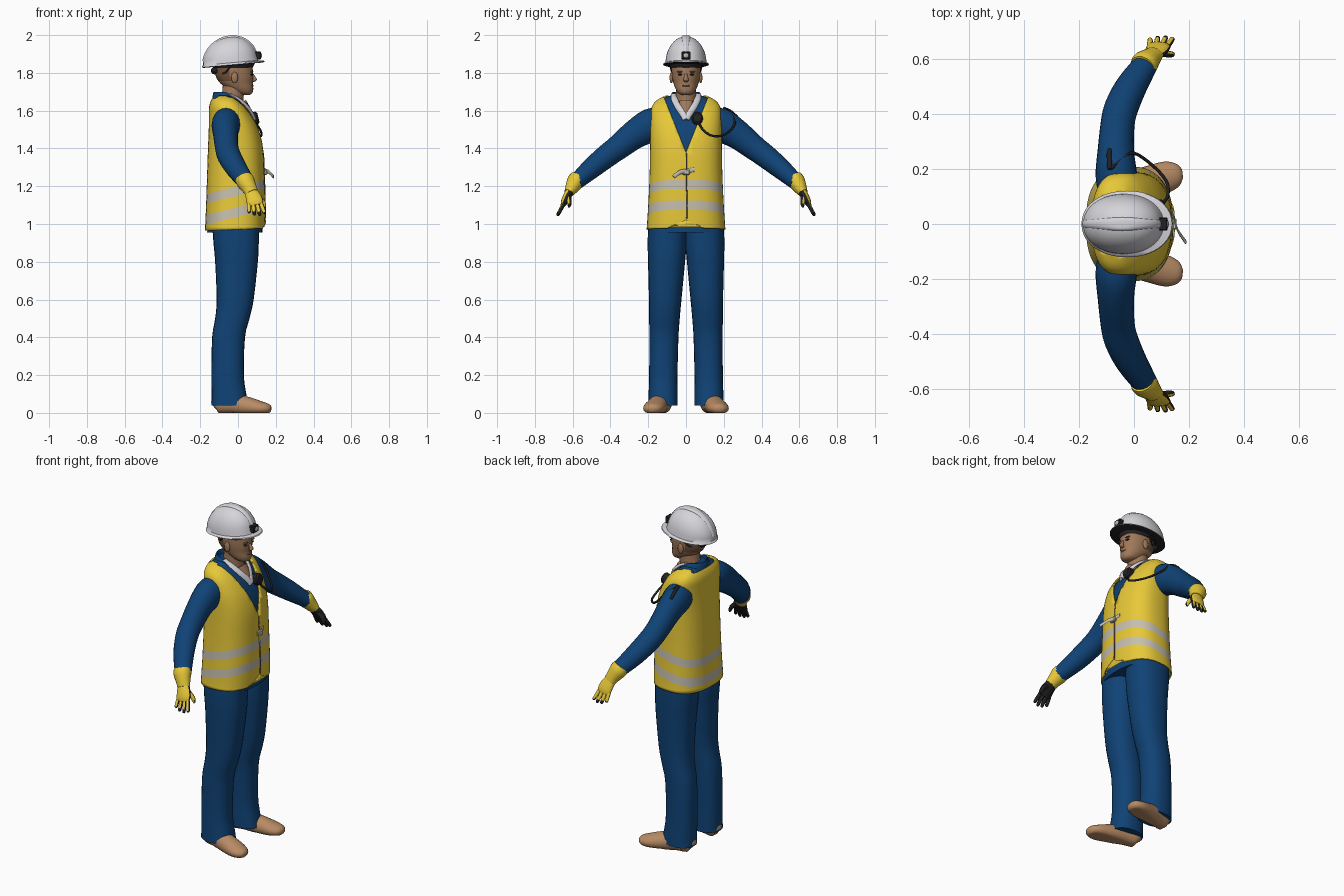
import bpy, bmesh, math
from mathutils import Vector, Matrix

if "Cube" in bpy.data.objects:
    bpy.data.objects.remove(bpy.data.objects["Cube"])

COLOURS = {
    "vest_yellow": (0.80, 0.58, 0.04), "work_blue": (0.005, 0.055, 0.18),
    "skin": (0.35, 0.19, 0.10), "boot_tan": (0.48, 0.26, 0.13),
    "helmet_white": (0.66, 0.66, 0.70), "reflective_grey": (0.56, 0.52, 0.42),
    "black": (0.015, 0.015, 0.017), "hair_brown": (0.17, 0.09, 0.045),
    "lip": (0.28, 0.11, 0.07),
}
MATS = {}
for key, col in COLOURS.items():
    MATS[key] = bpy.data.materials.new(key)
    MATS[key].diffuse_color = (*col, 1)
Z = Vector((0, 0, 1))


def finish(name, bm, mats, rule=None, mirror=False, angle=50):
    """Turn a bmesh into a shaded object; rule(face) picks the material slot."""
    bmesh.ops.recalc_face_normals(bm, faces=bm.faces)
    bm.normal_update()
    if rule:
        for f in bm.faces:
            f.material_index = rule(f)
    me = bpy.data.meshes.new(name)
    bm.to_mesh(me)
    bm.free()
    ob = bpy.data.objects.new(name, me)
    bpy.context.collection.objects.link(ob)
    for m in mats.split():
        me.materials.append(MATS[m])
    bpy.ops.object.select_all(action='DESELECT')
    ob.select_set(True)
    bpy.context.view_layer.objects.active = ob
    bpy.ops.object.shade_smooth_by_angle(angle=math.radians(angle))
    if mirror:
        mod = ob.modifiers.new("mirror", 'MIRROR')
        mod.use_axis = (False, True, False)
        mod.use_mirror_merge = False
    return ob


def spline(rows, steps):
    """Smoothly interpolate rows of numbers."""
    rows = [Vector(r) for r in rows]
    out = []
    for i in range(len(rows) - 1):
        a, b, c, d = rows[max(i - 1, 0)], rows[i], rows[i + 1], rows[min(i + 2, len(rows) - 1)]
        for k in range(steps):
            t = k / steps
            out.append(b + (c - a) * (t / 2) + (2 * a - 5 * b + 4 * c - d) * (t * t / 2)
                       + (3 * b - a - 3 * c + d) * (t ** 3 / 2))
    return out + [rows[-1]]


def loft(rows, n=20, steps=3, ref=(1, 0, 0), axis=None, e=2.0, bm=None, caps=True):
    """Skin rings (x, y, z, radius along ref, radius across) into a closed form."""
    bm = bm or bmesh.new()
    rows = spline(rows, steps)
    rings = []
    for i, r in enumerate(rows):
        t = axis or (Vector(rows[min(i + 1, len(rows) - 1)][:3]) - Vector(rows[max(i - 1, 0)][:3])).normalized()
        u = Vector(ref)
        u = (u - t * u.dot(t)).normalized()
        v = t.cross(u)
        ring = []
        for k in range(n):
            c, s = math.cos(math.tau * k / n), math.sin(math.tau * k / n)
            c, s = (math.copysign(abs(q) ** (2 / e), q) for q in (c, s))
            ring.append(bm.verts.new(Vector(r[:3]) + u * c * r[3] + v * s * r[4]))
        rings.append(ring)
    for a, b in zip(rings, rings[1:]):
        for k in range(n):
            bm.faces.new((a[k], a[(k + 1) % n], b[(k + 1) % n], b[k]))
    if caps:
        bm.faces.new(rings[0])
        bm.faces.new(rings[-1])
    return bm


def ball(name, loc, size, mat, mirror=False):
    bm = bmesh.new()
    bmesh.ops.create_uvsphere(bm, u_segments=16, v_segments=10, radius=1,
                              matrix=Matrix.Translation(loc) @ Matrix.Diagonal((*size, 1)))
    return finish(name, bm, mat, mirror=mirror)


def box(name, loc, size, mat):
    bm = bmesh.new()
    bmesh.ops.create_cube(bm, size=1, matrix=Matrix.Translation(loc) @ Matrix.Diagonal((*size, 1)))
    bmesh.ops.bevel(bm, geom=bm.edges[:], offset=0.004, segments=1, affect='EDGES')
    return finish(name, bm, mat, angle=30)


def tube(name, pts, r1, r2, mat, ref=(1, 0, 0), mirror=False, steps=4):
    return finish(name, loft([(*p, r1, r2) for p in pts], 8, steps, ref), mat, mirror=mirror)


# Torso and vest share one profile: z, centre x, depth, width
BODY = [(0.96, -.017, .158, .209), (1.10, -.013, .156, .2), (1.25, -.012, .152, .193),
        (1.40, -.013, .146, .19), (1.50, -.022, .133, .19), (1.57, -.038, .116, .188),
        (1.62, -.055, .098, .181), (1.655, -.067, .075, .155), (1.68, -.07, .055, .105), (1.69, -.07, .03, .06)]
finish("coverall_torso", loft([(x, 0, z - .004, a - .012, b - .012) for z, x, a, b in BODY], 40, axis=Z, e=2.5), "work_blue")

bm = loft([(x, 0, z, a, b) for z, x, a, b in BODY], 48, 4, axis=Z, e=2.5, caps=False)
TILT, STRIPES = 0.25, (1.04, 1.09, 1.15, 1.20)
cuts = [((0, 0, z), (-TILT, 0, 1)) for z in STRIPES]
cuts += [((0, 0, 1.38), (0, 1, s * .4)) for s in (1, -1)] + [((0, 0, 1.665), (0, 0, 1))]
for co, no in cuts:
    bmesh.ops.bisect_plane(bm, geom=bm.verts[:] + bm.edges[:] + bm.faces[:], plane_co=co, plane_no=no)
opening = []
for f in bm.faces:
    c = f.calc_center_median()
    if (c.x > -.06 and abs(c.y) < .4 * (c.z - 1.38)) or (c.z > 1.665 and abs(c.y) < .1):
        opening.append(f)
bmesh.ops.delete(bm, geom=opening, context='FACES')
for v in bm.verts:  # hem dips at the back and notches at the front
    if v.co.z < .962:
        v.co.z += .012 + .04 * v.co.x
        if v.co.x > .05:
            v.co.z += max(0, .045 * (1 - abs(v.co.y) / .09))


def stripe_rule(f):
    c = f.calc_center_median()
    h = c.z - TILT * c.x
    return int(STRIPES[0] < h < STRIPES[1] or STRIPES[2] < h < STRIPES[3])


vest = finish("vest", bm, "vest_yellow reflective_grey", stripe_rule)
shell = vest.modifiers.new("thickness", 'SOLIDIFY')
shell.thickness, shell.offset = .008, -1

# Trouser legs
finish("trouser_leg", loft([
    (-.043, .122, .04, .098, .078), (-.048, .121, .10, .092, .077), (-.055, .12, .2, .086, .075),
    (-.05, .117, .4, .087, .077), (-.03, .114, .5, .091, .081), (-.015, .11, .6, .098, .086),
    (-.008, .103, .8, .113, .098), (-.01, .1, .9, .12, .103), (-.013, .1, 1.02, .125, .1)],
    24, axis=Z, e=2.3), "work_blue", mirror=True)

# Boots, flattened against the ground
bm = loft([(-.13, .118, .035, .02, .025), (-.11, .12, .045, .05, .045), (-.04, .135, .05, .055, .05),
           (.05, .155, .035, .05, .055), (.12, .172, .025, .037, .056), (.16, .18, .022, .026, .04),
           (.175, .182, .02, .012, .018)], 20, ref=(0, 0, 1))
for v in bm.verts:
    v.co.z = max(v.co.z, 0)
finish("boot", bm, "boot_tan", mirror=True)

# Sleeves
finish("sleeve", loft([
    (-.06, .14, 1.53, .075, .085), (-.065, .19, 1.52, .075, .09), (-.066, .27, 1.475, .066, .077),
    (-.06, .36, 1.405, .062, .066), (-.047, .42, 1.36, .062, .062), (-.01, .5, 1.295, .057, .055),
    (.045, .585, 1.22, .045, .042)], 20), "work_blue", mirror=True)

# Gloves: yellow cuff, black palm, yellow back of the hand
finish("glove_cuff", loft([(.03, .572, 1.245, .046, .044), (.04, .585, 1.225, .05, .046),
                           (.06, .605, 1.19, .04, .036), (.073, .62, 1.165, .036, .026)], 16),
       "vest_yellow", mirror=True)
bm = loft([(.068, .615, 1.172, .034, .024), (.083, .633, 1.14, .042, .021),
           (.09, .645, 1.115, .043, .018), (.094, .652, 1.098, .036, .012)], 16)
for i, length in enumerate((.85, 1, .97, .78)):  # fingers fan out across the knuckles
    k = 1.5 - i
    base = Vector((.09 + k * .021, .647, 1.108))
    tip = base + Vector((.012 + k * .008, .034, -.064)) * length
    loft([(*base, .011, .011), (*base.lerp(tip, .5), .0105, .0105),
          (*base.lerp(tip, .9), .009, .009), (*tip, .004, .004)], 8, 2, bm=bm)
loft([(.095, .622, 1.15, .014, .014), (.122, .618, 1.13, .013, .012),
      (.138, .617, 1.105, .011, .011), (.143, .62, 1.088, .005, .005)], 8, 2, bm=bm)
finish("glove_hand", bm, "black vest_yellow",
       lambda f: int(f.normal.dot(Vector((-.1, .88, .46))) > .35 and f.calc_center_median().z > 1.065), mirror=True)

# Head and neck
finish("neck", loft([(-.03, 0, 1.56, .075, .06), (-.03, 0, 1.64, .06, .055), (-.022, 0, 1.75, .057, .053)],
                    20, axis=Z), "skin")
finish("head", loft([(.04, 0, 1.683, .022, .02), (.03, 0, 1.693, .046, .04), (.014, 0, 1.715, .067, .055),
                     (-.008, 0, 1.745, .086, .066), (-.018, 0, 1.78, .099, .074), (-.022, 0, 1.82, .1, .077),
                     (-.025, 0, 1.87, .095, .075), (-.03, 0, 1.92, .06, .05)], 28, axis=Z, e=2.15),
       "skin hair_brown",
       lambda f: int(f.calc_center_median().x < -.045 and f.calc_center_median().z > 1.755))
finish("nose", loft([(.077, 0, 1.795, .006, .007), (.086, 0, 1.775, .009, .011),
                     (.089, 0, 1.762, .011, .015), (.08, 0, 1.752, .006, .01)], 10, axis=Z), "skin")
ball("ear", (-.018, .077, 1.775), (.018, .01, .03), "skin", True)
ball("eye", (.072, .031, 1.791), (.008, .013, .005), "black", True)
ball("eyebrow", (.073, .032, 1.806), (.008, .018, .004), "hair_brown", True)
ball("lips", (.074, 0, 1.732), (.009, .022, .006), "lip")

# Collars
bm = loft([(-.055, 0, 1.64, .082, .098), (-.055, 0, 1.675, .08, .086), (-.055, 0, 1.70, .073, .073),
           (-.055, 0, 1.69, .064, .064), (-.05, 0, 1.64, .064, .066)], 28, 2, axis=Z, caps=False)
for v in bm.verts:
    v.co.z -= max(0, v.co.x + .07) * .55
finish("coverall_collar", bm, "work_blue")
tube("shirt_collar", [(-.045, .062, 1.685), (.0, .062, 1.663), (.045, .045, 1.625), (.074, .018, 1.585), (.088, .002, 1.555)],
     .008, .017, "helmet_white", mirror=True)
finish("open_neck_skin", loft([(.03, 0, 1.65, .014, .036), (.058, 0, 1.60, .014, .026), (.078, 0, 1.565, .008, .006)], 12),
       "skin")

# Helmet: brim and dome in one skin, sheared so the front sits higher
prof = [(-.025, 0, 0, .158, .114), (-.025, 0, .003, .166, .121), (-.026, 0, .009, .164, .119), (-.038, 0, .014, .146, .109)]
prof += [(-.042, 0, .014 + .139 * math.sin(a), .144 * math.cos(a) + .001, .107 * math.cos(a) + .001)
         for a in [math.radians(d) for d in range(9, 91, 9)]]
ridge = [(-.042, 0, .014 + .145 * math.sin(a), .148 * math.cos(a) + .001, .032 * math.cos(a) ** .3 + .001)
         for a in [math.radians(d) for d in range(9, 88, 6)]]
for name, rows, e in (("helmet", prof, 2.1), ("helmet_ridge", ridge, 2.6)):
    bm = loft(rows, 40, 1, axis=Z, e=e)
    for v in bm.verts:
        v.co.z += 1.843 + .09 * v.co.x
    finish(name, bm, "helmet_white black", lambda f: int(f.normal.z < -.8))
finish("helmet_liner", loft([(-.027, 0, 1.825, .104, .082), (-.027, 0, 1.85, .115, .09)], 28, 1, axis=Z), "black")
ball("helmet_ratchet", (-.122, 0, 1.812), (.022, .05, .02), "black")
tube("chin_strap", [(-.11, .03, 1.80), (-.07, .068, 1.80), (-.04, .08, 1.835)], .004, .007, "black", mirror=True)
box("headlamp", (.1, 0, 1.892), (.045, .048, .04), "black")
ball("headlamp_lens", (.121, 0, 1.892), (.006, .015, .013), "reflective_grey")

# Speaker microphone, its cable and shoulder clip
finish("microphone", loft([(.07, .06, 1.555, .034, .03), (.1, .06, 1.562, .034, .03), (.108, .06, 1.564, .024, .022)],
                          16, 1, ref=(0, 0, 1)), "black", angle=30)
tube("microphone_cable", [(.098, .07, 1.53), (.122, .1, 1.488), (.118, .155, 1.464), (.065, .215, 1.48),
                          (.0, .258, 1.53), (-.04, .24, 1.58), (-.085, .2, 1.615)], .006, .006, "black", ref=(.2, .1, 1))
tube("shoulder_clip", [(-.088, .2, 1.612), (-.09, .235, 1.596), (-.09, .27, 1.565)], .009, .009, "black")

# Vest tie and front zip
tube("vest_tie", [(.138, .045, 1.288), (.15, .0, 1.28), (.163, -.03, 1.275), (.188, -.066, 1.25)],
     .004, .011, "reflective_grey")
box("tie_buckle", (.147, 0, 1.275), (.016, .04, .03), "reflective_grey")
tube("front_zip", [(.134, .002, 1.375), (.139, .002, 1.25), (.143, .006, 1.1), (.143, .004, 1.03)], .004, .003, "hair_brown")

for m in bpy.data.materials:
    if m.users and not m.is_grease_pencil:
        m.use_nodes = True
        m.node_tree.nodes["Principled BSDF"].inputs["Base Color"].default_value = m.diffuse_color
